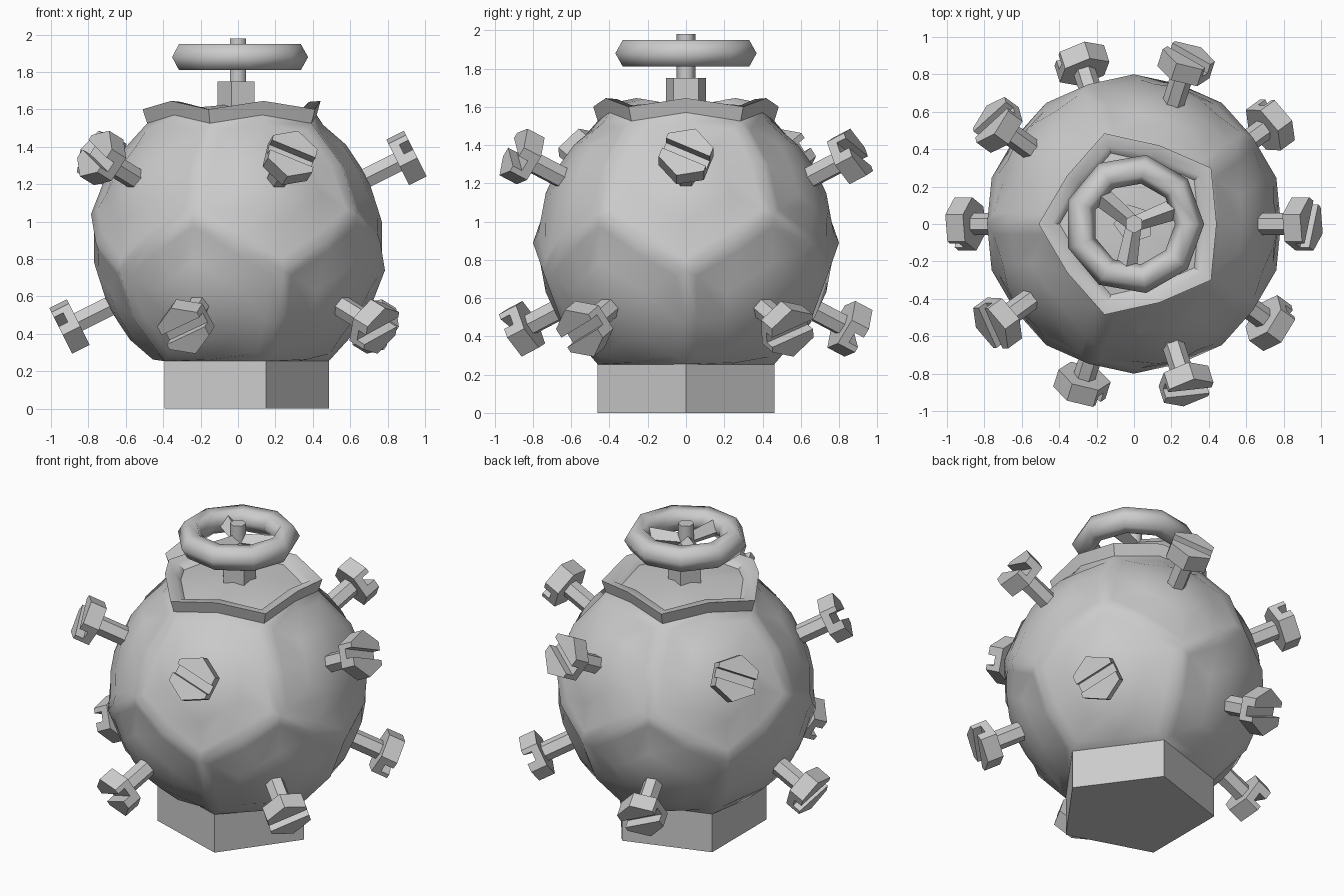
import bpy, bmesh, math
from mathutils import Vector, Matrix

if "Cube" in bpy.data.objects:
    bpy.data.objects.remove(bpy.data.objects["Cube"])

CZ = 0.89      # height of body centre
R = 0.80       # corner radius of the twelve-sided shell


def finish(bm, name, angle=45, matrix=None):
    bmesh.ops.recalc_face_normals(bm, faces=bm.faces[:])
    me = bpy.data.meshes.new(name)
    bm.to_mesh(me)
    bm.free()
    ob = bpy.data.objects.new(name, me)
    bpy.context.collection.objects.link(ob)
    if matrix:
        ob.matrix_world = matrix
    bpy.ops.object.select_all(action='DESELECT')
    ob.select_set(True)
    bpy.context.view_layer.objects.active = ob
    bpy.ops.object.shade_smooth_by_angle(angle=math.radians(angle))
    return ob


def prism(bm, sides, r, z0, z1, turn=0):
    rot = Matrix.Translation((0, 0, (z0 + z1) / 2)) @ Matrix.Rotation(math.radians(turn), 4, 'Z')
    start = bmesh.ops.create_cone(bm, cap_ends=True, segments=sides, radius1=r, radius2=r,
                                  depth=z1 - z0)['verts']
    # put the first corner on +x before turning
    first = start[0].co
    fix = Matrix.Rotation(-math.atan2(first.y, first.x), 4, 'Z')
    bmesh.ops.transform(bm, matrix=rot @ fix, verts=start)
    return start


def loft(bm, rings, close=None):
    loops = [[bm.verts.new(p) for p in ring] for ring in rings]
    for a, b in zip(loops, loops[1:]):
        for i in range(len(a)):
            j = (i + 1) % len(a)
            bm.faces.new((a[i], a[j], b[j], b[i]))
    if close is not None:
        c = bm.verts.new(close)
        last = loops[-1]
        for i in range(len(last)):
            bm.faces.new((last[i], last[(i + 1) % len(last)], c))
    return loops


def frame(azimuth, elevation):
    a, e = math.radians(azimuth), math.radians(elevation)
    n = Vector((math.cos(a) * math.cos(e), math.sin(a) * math.cos(e), math.sin(e)))
    t = Vector((-math.sin(a), math.cos(a), 0))
    return n, t, n.cross(t)


def outline(f, start):
    """Pentagon panel corners and edge midpoints on the unit dodecahedron."""
    n, t, u = f
    c = [n * 0.7947 + (t * math.cos(w) + u * math.sin(w)) * 0.607
         for w in (math.radians(start + 72 * k) for k in range(5))]
    out = []
    for i in range(5):
        out += [c[i], (c[i] + c[(i + 1) % 5]) / 2]
    return out


up = Vector((0, 0, CZ))
TILT = 26.565
panels = [(72 * k, TILT, 270) for k in range(5)] + [(180 + 72 * k, -TILT, 90) for k in range(5)]

# Shell: domed pentagon panels with slight ridges along their borders
bm = bmesh.new()
for az, el, start in panels:
    f = frame(az, el)
    n = f[0]
    edge = outline(f, start)
    rings = [[up + (p * R if p.z < -0.78 else p.normalized() * R) for p in edge]]
    for t, r in ((0.84, 0.775), (0.45, 0.778)):
        ring = []
        for p in edge:
            q = n * 0.7947 * (1 - t) + p * t
            ring.append(up + q.normalized() * r)
        rings.append(ring)
    loft(bm, rings, up + n * 0.775)

# Raised collar and top plate
top = (Vector((0, 0, 1)), Vector((1, 0, 0)), Vector((0, 1, 0)))
edge = outline(top, 180)
rings = [[up + p.normalized() * R for p in edge]]
for sc, dz in ((1.05, 0.075), (0.9, 0.07), (0.82, 0.035)):
    rings.append([Vector((q.x * sc, q.y * sc, q.z + dz)) for q in rings[0]])
loft(bm, rings, (0, 0, 1.63))

# Five-sided foot
bottom = [up + p * R for p in outline(top, 0)]
low = [Vector((p.x, p.y, 2 * CZ - p.z)) for p in bottom]
loops = loft(bm, [low, [Vector((p.x, p.y, 0)) for p in low]])
bm.faces.new(loops[-1])
bmesh.ops.remove_doubles(bm, verts=bm.verts[:], dist=0.002)
finish(bm, "body_shell", 50)

# Slotted bolts, one on every side panel
for i, (az, el, _) in enumerate(panels):
    s = -1 if el > 0 else 1
    n, t, u = frame(az, el)
    m = Matrix.Translation(up) @ Matrix((t, u, n)).transposed().to_4x4()
    bm = bmesh.new()
    prism(bm, 6, 0.06, 0.70, 0.97)
    prism(bm, 6, 0.145, 0.955, 1.005, -10 * s)
    w = math.radians(25 * s)
    side = Vector((-math.sin(w), math.cos(w), 0))
    for d in (side, -side):
        vs = prism(bm, 6, 0.145, 1.005, 1.06, -10 * s)
        fs = {f for v in vs for f in v.link_faces}
        es = {e for v in vs for e in v.link_edges}
        res = bmesh.ops.bisect_plane(bm, geom=list(vs) + list(es) + list(fs), plane_co=d * 0.03,
                                     plane_no=d, clear_inner=True)
        cut = [g for g in res['geom_cut'] if isinstance(g, bmesh.types.BMEdge)]
        bmesh.ops.holes_fill(bm, edges=cut, sides=0)
    bmesh.ops.remove_doubles(bm, verts=bm.verts[:], dist=0.0001)
    finish(bm, f"bolt_{i + 1}", 40, m)

# Valve neck and stem
bm = bmesh.new()
prism(bm, 5, 0.11, 1.58, 1.75, 180)
finish(bm, "valve_neck", 40)
bm = bmesh.new()
prism(bm, 6, 0.05, 1.70, 1.98, 30)
finish(bm, "valve_stem", 70)

# Handwheel rim
bm = bmesh.new()
loops = []
for k in range(9):
    a = math.radians(40 * k)
    loops.append([Vector((math.cos(a) * (0.297 + 0.078 * math.cos(b)),
                          math.sin(a) * (0.297 + 0.078 * math.cos(b)),
                          1.88 + 0.08 * math.sin(b)))
                  for b in (math.radians(60 * j) for j in range(6))])
loft(bm, loops + [loops[0]])
bmesh.ops.remove_doubles(bm, verts=bm.verts[:], dist=0.0005)
finish(bm, "handwheel_rim", 80)

# Three handwheel spokes
bm = bmesh.new()
for k in range(3):
    vs = bmesh.ops.create_cone(bm, cap_ends=True, segments=4, radius1=0.04, radius2=0.06,
                               depth=0.27)['verts']
    m = (Matrix.Rotation(math.radians(20 + 120 * k), 4, 'Z') @ Matrix.Translation((0.135, 0, 1.87))
         @ Matrix.Rotation(math.radians(90), 4, 'Y'))
    bmesh.ops.transform(bm, matrix=m, verts=vs)
finish(bm, "handwheel_spokes", 40)
